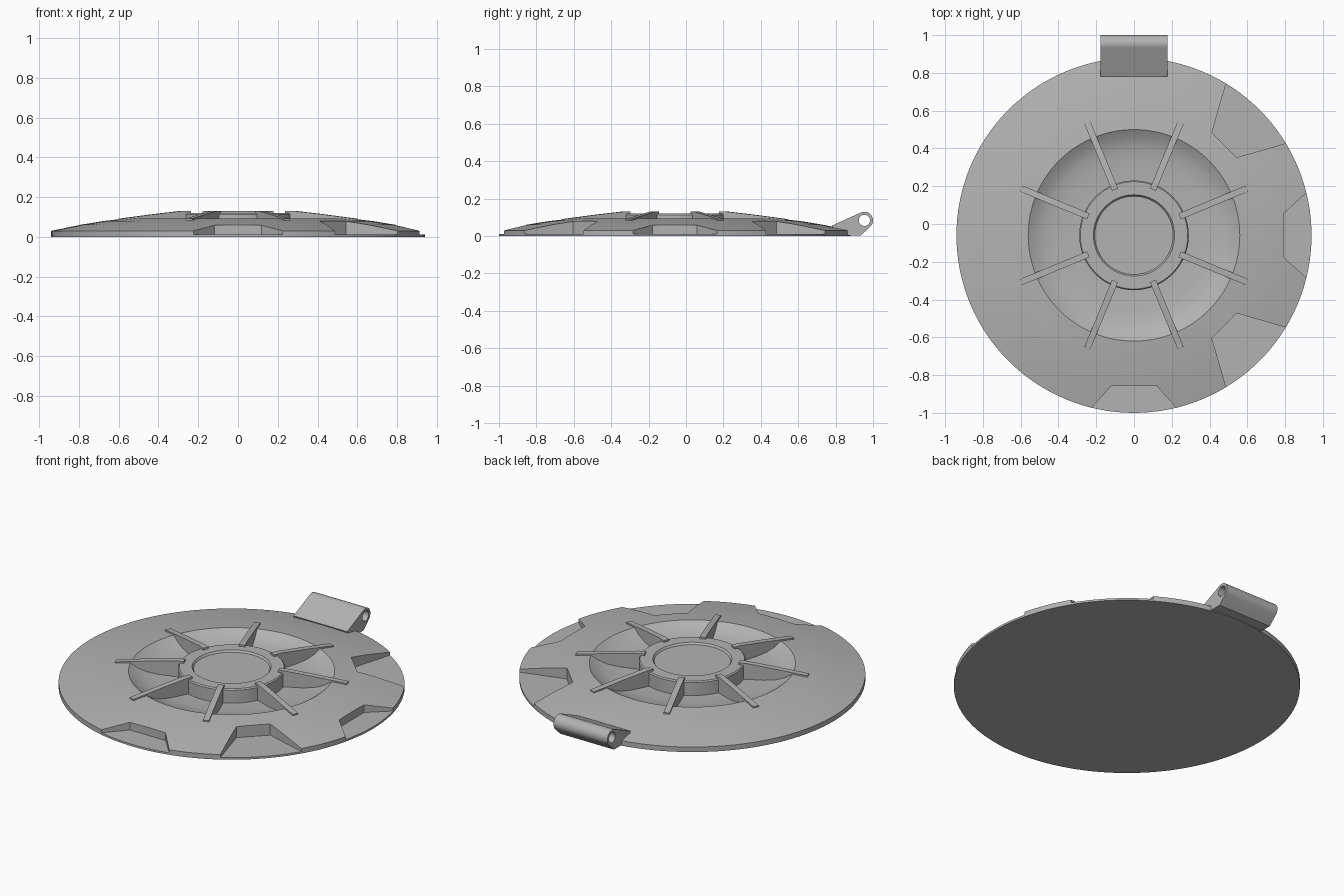
import bpy, bmesh, math
from mathutils import Matrix, Vector

cube = bpy.data.objects.get("Cube")
if cube:
    bpy.data.objects.remove(cube, do_unlink=True)

CENTER = Vector((0, -0.06, 0))
SEGMENTS = 128

metal = bpy.data.materials.new("grey metal")
metal.use_nodes = True
metal.diffuse_color = (0.45, 0.45, 0.45, 1)
metal.node_tree.nodes["Principled BSDF"].inputs["Base Color"].default_value = metal.diffuse_color


def make_object(name, bm):
    bmesh.ops.recalc_face_normals(bm, faces=bm.faces)
    mesh = bpy.data.meshes.new(name)
    bm.to_mesh(mesh)
    bm.free()
    mesh.materials.append(metal)
    obj = bpy.data.objects.new(name, mesh)
    bpy.context.collection.objects.link(obj)
    return obj


def select(obj):
    bpy.ops.object.select_all(action='DESELECT')
    obj.select_set(True)
    bpy.context.view_layer.objects.active = obj


def smooth(obj, angle=25):
    select(obj)
    bpy.ops.object.shade_smooth_by_angle(angle=math.radians(angle))


def lathe(name, profile):
    """Spin (radius, height) points that start and end on the axis."""
    bm = bmesh.new()
    verts = [bm.verts.new((r, 0, z)) for r, z in profile]
    edges = [bm.edges.new(pair) for pair in zip(verts, verts[1:])]
    bmesh.ops.spin(bm, geom=verts + edges, axis=(0, 0, 1), cent=(0, 0, 0),
                   angle=math.tau, steps=SEGMENTS)
    bmesh.ops.remove_doubles(bm, verts=bm.verts, dist=0.0001)
    bmesh.ops.translate(bm, verts=bm.verts, vec=CENTER)
    return make_object(name, bm)


def prism(name, points, direction, matrix=Matrix()):
    """Extrude a closed outline of 3D points along a direction."""
    bm = bmesh.new()
    face = bm.faces.new([bm.verts.new(p) for p in points])
    out = bmesh.ops.extrude_face_region(bm, geom=[face], use_keep_orig=True)
    moved = [g for g in out["geom"] if isinstance(g, bmesh.types.BMVert)]
    bmesh.ops.translate(bm, verts=moved, vec=direction)
    bm.transform(matrix)
    return make_object(name, bm)


def cut(target, cutter):
    cutter.hide_render = True
    mod = target.modifiers.new("cut", 'BOOLEAN')
    mod.operation = 'DIFFERENCE'
    mod.solver = 'EXACT'
    mod.object = cutter
    select(target)
    bpy.ops.object.modifier_apply(modifier=mod.name)
    bpy.data.objects.remove(cutter, do_unlink=True)


def turned(degrees):
    return Matrix.Translation(CENTER) @ Matrix.Rotation(math.radians(degrees), 4, 'Z')


# Domed lid with a concave bowl around the hub
lid = lathe("domed_lid", [
    (0, 0), (0.94, 0), (0.94, 0.03), (0.79, 0.061), (0.68, 0.079), (0.56, 0.093),
    (0.52, 0.068), (0.47, 0.05), (0.40, 0.04), (0.28, 0.035), (0, 0.035)])

# Rim notches down to the thin base plate; none behind the hinge
for i in range(8):
    angle = i * 45
    if angle == 90:
        continue
    depth, half = (0.676, 0.093) if i % 2 else (0.795, 0.118)
    slope = (0.222 - half) / (0.91 - depth)
    outer = half + slope * (1.0 - depth)
    outline = [(depth, -half, 0.012), (1.0, -outer, 0.012),
               (1.0, outer, 0.012), (depth, half, 0.012)]
    cut(lid, prism("notch_cutter", outline, (0, 0, 0.3), turned(angle)))
smooth(lid)

# Central hub with a shallow recessed disc
hub = lathe("hub", [
    (0, 0.02), (0.29, 0.02), (0.29, 0.113), (0.284, 0.12),
    (0.215, 0.12), (0.207, 0.109), (0, 0.109)])
smooth(hub)

# Eight tapering radial ribs
for i in range(8):
    w = 0.017
    side = [(0.262, -w, 0.03), (0.645, -w, 0.03), (0.645, -w, 0.091),
            (0.45, -w, 0.115), (0.30, -w, 0.131), (0.262, -w, 0.131)]
    prism(f"rib_{i + 1}", side, (0, 2 * w, 0), turned(22.5 + i * 45))

# Hinge knuckle with a bored barrel
x, cy, cz, radius = 0.178, 0.954, 0.084, 0.046
barrel = [(-x, cy + radius * math.cos(a), cz + radius * math.sin(a))
          for a in (math.radians(120 - 10 * k) for k in range(17))]
foot = [(-x, 0.935, 0.004), (-x, 0.80, 0.004), (-x, 0.78, 0.056)]
hinge = prism("hinge", barrel + foot, (2 * x, 0, 0))
bore = [(-x - 0.1, cy + 0.03 * math.cos(a), cz + 0.03 * math.sin(a))
        for a in (math.tau * k / 32 for k in range(32))]
cut(hinge, prism("bore_cutter", bore, (2 * x + 0.2, 0, 0)))
smooth(hinge)
